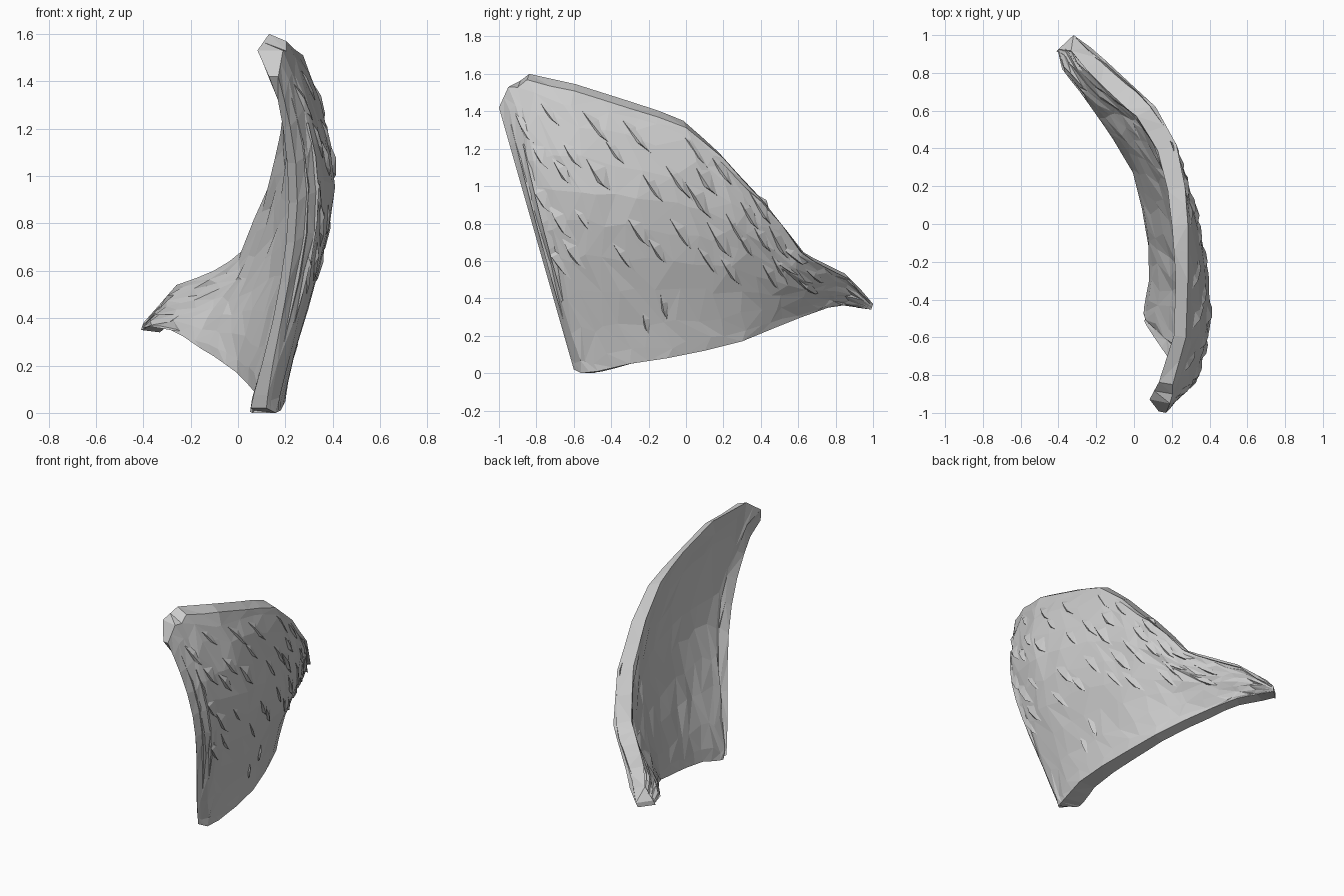
import bpy, bmesh, math, random
from mathutils import Vector

if "Cube" in bpy.data.objects:
    bpy.data.objects.remove(bpy.data.objects["Cube"])

random.seed(4)
grey = bpy.data.materials.new("stone grey")
grey.diffuse_color = (0.6, 0.6, 0.6, 1)
grey.use_nodes = True
grey.node_tree.nodes["Principled BSDF"].inputs["Base Color"].default_value = grey.diffuse_color

# Ribs from the front edge to the tail: bottom xyz, top xyz, outward bulge,
# thickness at the bottom, middle and top
RIBS = [
    (.12, -.60, .02, .17, -1.0, 1.42, .10, .11, .06, .04),
    (.16, -.56, .00, .19, -.95, 1.53, .155, .12, .09, .11),
    (.18, -.47, .01, .19, -.85, 1.60, .185, .13, .10, .06),
    (.20, -.30, .05, .26, -.60, 1.545, .17, .12, .10, .05),
    (.185, -.10, .08, .27, -.30, 1.45, .15, .11, .10, .05),
    (.14, .10, .12, .27, .00, 1.35, .115, .10, .10, .07),
    (.08, .30, .17, .255, .20, 1.18, .09, .09, .10, .08),
    (-.02, .47, .24, .21, .42, .95, .06, .09, .10, .09),
    (-.12, .62, .30, .10, .62, .68, .045, .09, .10, .10),
    (-.22, .76, .35, -.03, .74, .60, .02, .09, .10, .10),
    (-.30, .86, .365, -.17, .87, .54, .01, .09, .10, .10),
    (-.33, .99, .34, -.32, 1.0, .37, .0, .08, .08, .08),
]
LAST = len(RIBS) - 1


def rib(u):
    u = min(max(u, 0), LAST)
    i = min(int(u), LAST - 1)
    return [a + (b - a) * (u - i) for a, b in zip(RIBS[i], RIBS[i + 1])]


def surf(u, v):
    """Outer surface point; u runs over the ribs, v from bottom to top."""
    r = rib(u)
    v = min(max(v, 0), 1)
    p = Vector(r[:3]).lerp(Vector(r[3:6]), v)
    p.x += r[6] * math.sin(math.pi * v ** 1.35)
    return p


def thick(u, v):
    b, m, t = rib(u)[7:]
    return m + (b - m) * max(0, 1 - v / .2) + (t - m) * max(0, (v - .75) / .25)


def frame(u, v):
    """Point, change along u, change along v and outward normal."""
    du = (surf(u + .3, v) - surf(u - .3, v)) / .6
    a, b = min(v + .05, 1), max(v - .05, 0)
    dv = (surf(u, a) - surf(u, b)) / (a - b)
    return surf(u, v), du, dv, du.cross(dv).normalized()


def inner_point(u, v):
    """Inner surface: pushed in along the level part of the normal."""
    if v > .95 and u < 5:
        n = Vector((1, -.2, 0))
    else:
        n = frame(u, .5)[3]
        n.z = 0
    return surf(u, v) - n.normalized() * thick(u, v)


def finish(bm, name):
    bmesh.ops.recalc_face_normals(bm, faces=bm.faces)
    me = bpy.data.meshes.new(name)
    bm.to_mesh(me)
    bm.free()
    me.materials.append(grey)
    ob = bpy.data.objects.new(name, me)
    bpy.context.collection.objects.link(ob)


# Curved shell: outer sheet, inner sheet and a closing rim
bm = bmesh.new()
NU = LAST * 2
VS = (0, .04, .14, .26, .38, .5, .62, .74, .85, .93, 1)
NV = len(VS) - 1
outer, inner = [], []
for i in range(NU + 1):
    oc, ic = [], []
    for j, v in enumerate(VS):
        u = i / 2
        edge = i in (0, NU) or j in (0, NV)
        if not edge:
            u += random.uniform(-.2, .2)
            v += random.uniform(-.015, .015)
        p, du, dv, n = frame(u, v)
        q = inner_point(u, v)
        if i == NU:
            q = p + Vector((-.08, -.075, .01))
        if not edge:
            p += n * random.uniform(-.006, .006)
            q -= n * random.uniform(-.006, .006)
        elif j == NV and 2 < i < NU:
            # the outer side of the top rim rolls over
            p.z -= .03 + random.uniform(0, .01)
            p.x += .015
        oc.append(bm.verts.new(p))
        ic.append(bm.verts.new(q))
    outer.append(oc)
    inner.append(ic)


def quad(a, b, c, d):
    if random.random() < .5:
        a, b, c, d = b, c, d, a
    bm.faces.new((a, b, c))
    bm.faces.new((a, c, d))


for i in range(NU):
    for j in range(NV):
        for g in (outer, inner):
            quad(g[i][j], g[i + 1][j], g[i + 1][j + 1], g[i][j + 1])
    for j in (0, NV):
        quad(outer[i][j], outer[i + 1][j], inner[i + 1][j], inner[i][j])
for j in range(NV):
    for i in (0, NU):
        quad(outer[i][j], outer[i][j + 1], inner[i][j + 1], inner[i][j])
finish(bm, "curved_shell")

# Slanting chipped flakes: long low wedges with one steep side
bm = bmesh.new()


def flake(u, v, d, length, width, height):
    p, du, dv, n = frame(u, v)
    d = (d - n * d.dot(n)).normalized()
    s = n.cross(d)

    def at(a, b, h):
        # step over the curved surface so the flake hugs the shell
        w = d * a * length + s * b * width
        det = du.y * dv.z - du.z * dv.y
        uu = u + (w.y * dv.z - w.z * dv.y) / det
        vv = v + (du.y * w.z - du.z * w.y) / det
        return surf(uu, vv) + n * (h * height - .008)
    tip, tail = at(-.5, 0, 0), at(.55, .1, 0)
    steep, slope = at(.1, -.4, 0), at(-.1, .9, 0)
    r1, r2 = at(-.15, -.15, 1), at(.25, -.2, .9)
    vs = [bm.verts.new(c) for c in (tip, steep, tail, slope, r1, r2)]
    for f in ((0, 1, 4), (1, 5, 4), (1, 2, 5), (2, 3, 5), (3, 4, 5), (3, 0, 4),
              (0, 3, 1), (1, 3, 2)):
        bm.faces.new([vs[k] for k in f])


for row in range(5):
    v = .4 + row * .12
    for k in range(7):
        u = 1.3 + k * .95 + (row % 2) * .47 + random.uniform(-.2, .2)
        if u < 7.4:
            flake(u, v + random.uniform(-.04, .04), Vector((0, .6, -.8)),
                  random.uniform(.2, .3), random.uniform(.045, .07),
                  random.uniform(.016, .022))
# Sparse flakes near the foot
for u, v in ((3.6, .14), (4.1, .2)):
    flake(u, v, Vector((0, .25, -.9)), .16, .04, .018)
# Flakes sweeping along the tail
for u, v in ((7.5, .55), (7.8, .75), (8.3, .4), (8.6, .6)):
    flake(u, v, Vector((-.4, .75, -.5)), .22, .045, .02)
finish(bm, "surface_flakes")

# Long ridges down the front edge
bm = bmesh.new()
for u, a, b, h in ((.5, .12, .9, .01), (1.0, .25, .8, .01)):
    rows = []
    for k in range(7):
        v = a + (b - a) * k / 6
        taper = math.sin(math.pi * k / 6) + .05
        p, du, dv, n = frame(u, v)
        t = du.normalized() * taper
        rows.append([bm.verts.new(c) for c in (
            p - t * .015 - n * .01, p + n * h * taper, p + t * .03 - n * .01)])
    for r, s in zip(rows, rows[1:]):
        for k in range(3):
            m = (k + 1) % 3
            bm.faces.new((r[k], r[m], s[m], s[k]))
    bm.faces.new(rows[0])
    bm.faces.new(rows[-1])
finish(bm, "front_ridges")
